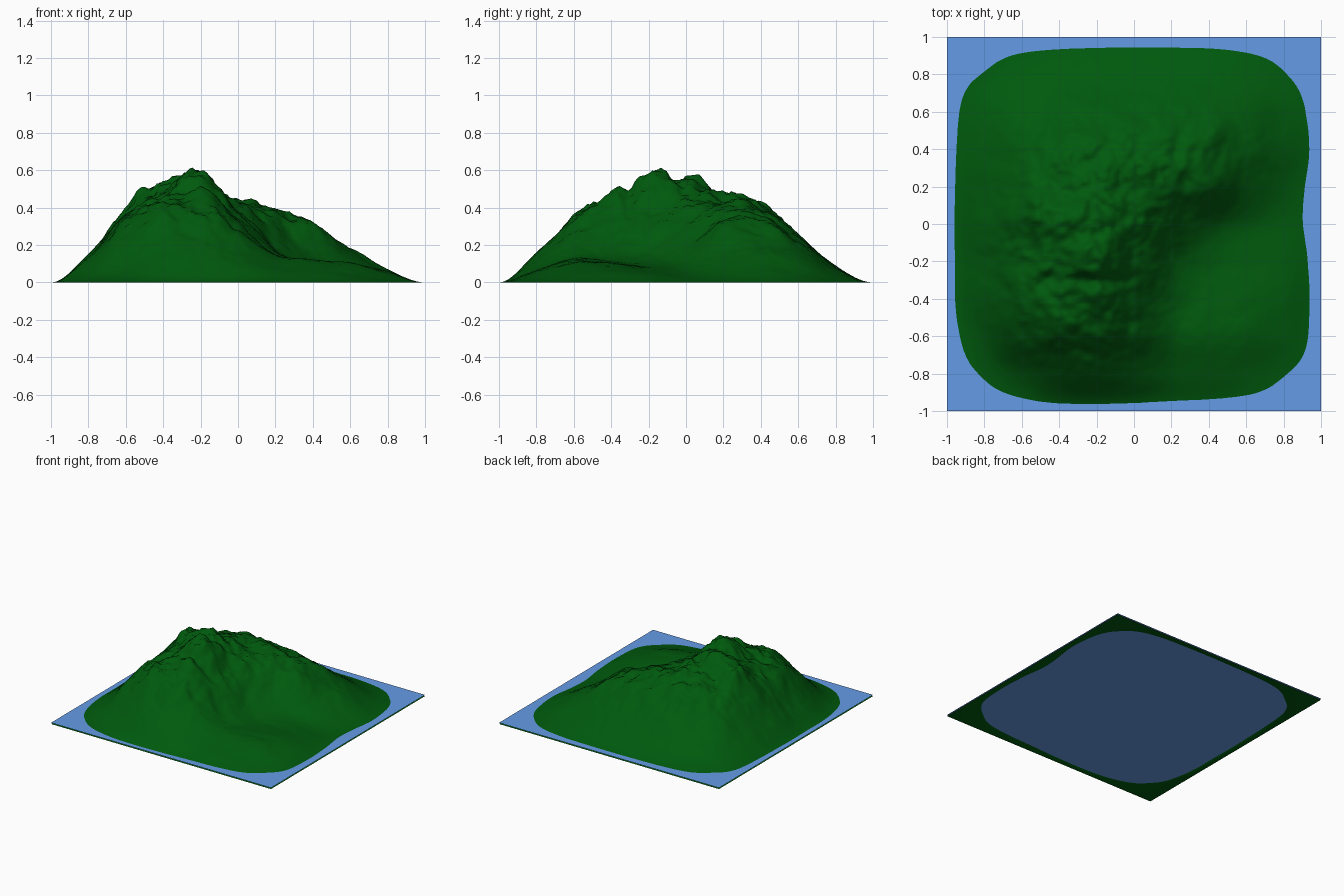
import bpy, math
from mathutils import noise, Vector

if "Cube" in bpy.data.objects:
    bpy.data.objects.remove(bpy.data.objects["Cube"])

N = 128               # terrain grid resolution
STEP = 2 / (N - 1)

# broad relief (rows y = 0.8 .. -0.8, columns x = -0.8 .. 0.8, every 0.2)
RELIEF = [[.012, .045, .07, .085, .09, .085, .075, .045, .012],
          [.06, .15, .22, .25, .25, .24, .21, .14, .045],
          [.10, .26, .38, .42, .41, .37, .30, .19, .07],
          [.13, .33, .45, .46, .41, .37, .29, .15, .045],
          [.15, .37, .50, .53, .43, .28, .14, .07, .03],
          [.14, .37, .49, .54, .40, .18, .10, .075, .045],
          [.13, .33, .44, .45, .33, .15, .11, .10, .06],
          [.07, .24, .34, .36, .25, .14, .12, .10, .05],
          [.015, .07, .14, .16, .12, .075, .06, .04, .012]]

# peaks and gullies: x, y, height, x radius, y radius
BUMPS = [(-.23, -.13, .04, .07, .06), (-.52, .05, .07, .07, .12),
         (-.22, -.42, .01, .10, .05), (-.20, -.30, -.045, .20, .035),
         (.42, .46, .02, .08, .07), (-.40, .05, .02, .06, .08)]


def cell(row, col):
    """Table value with indices 0 and 10 on the zero rim; beyond it reflects inward."""
    row, col = [abs(k) if k <= 10 else 20 - k for k in (row, col)]
    return RELIEF[row - 1][col - 1] if 0 < row < 10 and 0 < col < 10 else 0.0


def cubic(p, t):
    a, b, c, d = p
    return b + 0.5 * t * (c - a + t * (2 * a - 5 * b + 4 * c - d + t * (3 * (b - c) + d - a)))


def height(x, y):
    u, v = (x + 1) * 5, (1 - y) * 5
    i, j = min(9, max(0, int(u))), min(9, max(0, int(v)))
    h = cubic([cubic([cell(j + b, i + a) for a in (-1, 0, 1, 2)], u - i)
               for b in (-1, 0, 1, 2)], v - j)
    for bx, by, bh, rx, ry in BUMPS:
        h += bh * math.exp(-((x - bx) / rx) ** 2 - ((y - by) / ry) ** 2)
    # fractal crags, stronger on high ground
    h = max(0.0, h)
    rough = noise.fractal(Vector((x * 5, y * 5, 0.3)), 0.75, 2.0, 6)
    return max(0.0, h * (1 + 0.115 * rough * min(1.0, h / 0.5 + 0.3)))


def make_object(name, verts, faces, color):
    mesh = bpy.data.meshes.new(name)
    mesh.from_pydata(verts, [], faces)
    mat = bpy.data.materials.new(name + "_color")
    mat.diffuse_color = color
    mat.use_nodes = True
    mat.node_tree.nodes["Principled BSDF"].inputs["Base Color"].default_value = mat.diffuse_color
    mesh.materials.append(mat)
    obj = bpy.data.objects.new(name, mesh)
    bpy.context.collection.objects.link(obj)
    return obj


# mountain terrain
verts = []
for j in range(N):
    for i in range(N):
        x, y = i * STEP - 1, j * STEP - 1
        verts.append((x, y, height(x, y)))
faces = [(j * N + i, j * N + i + 1, (j + 1) * N + i + 1, (j + 1) * N + i)
         for j in range(N - 1) for i in range(N - 1)]
land = make_object("mountain_terrain", verts, faces, (0.0, 0.1, 0.004, 1))
land.data.polygons.foreach_set("use_smooth", [True] * len(faces))

# water sheet just above the terrain's flat rim
make_object("water_plane", [(-1, -1, .01), (1, -1, .01), (1, 1, .01), (-1, 1, .01)],
            [(0, 1, 2, 3)], (0.13, 0.33, 0.8, 1))
